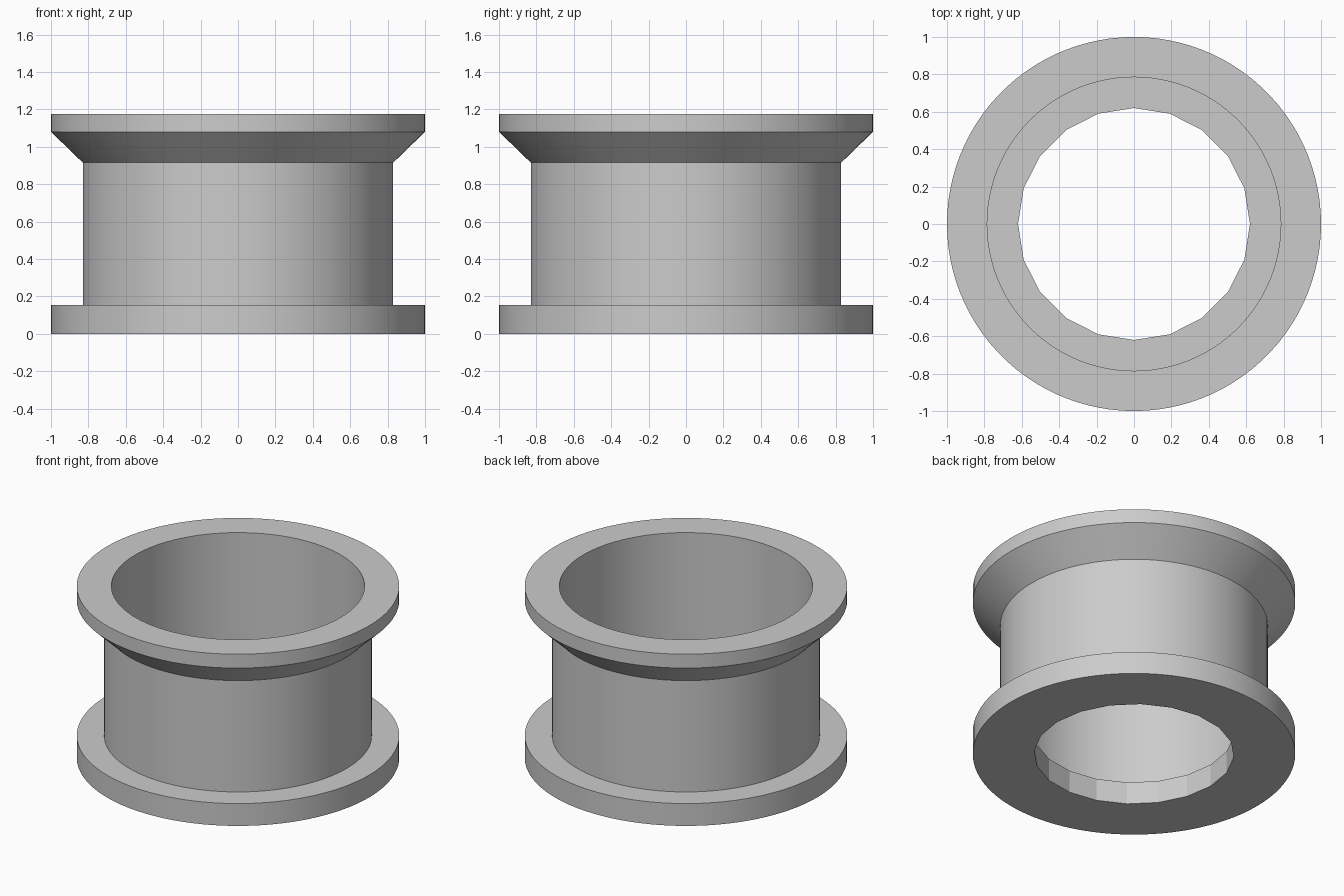
import bpy
import bmesh
from math import cos, sin, pi, radians

cube = bpy.data.objects.get("Cube")
if cube:
    bpy.data.objects.remove(cube, do_unlink=True)

SEGMENTS = 100
HOLE_SIDES = 20

# Plain grey material
grey = bpy.data.materials.new("plain_grey")
grey.use_nodes = True
colour = (0.6, 0.6, 0.6, 1)
grey.diffuse_color = colour
grey.node_tree.nodes["Principled BSDF"].inputs["Base Color"].default_value = colour


def polygon_radius(radius, angle):
    """Distance to the edge of a regular polygon with a corner on the x axis."""
    step = 2 * pi / HOLE_SIDES
    return radius * cos(step / 2) / cos(angle % step - step / 2)


def lathe(name, profile, material):
    """Turn a closed profile of (radius, height, is_polygon) about the z axis."""
    bm = bmesh.new()
    rings = []
    for radius, z, is_polygon in profile:
        ring = []
        for i in range(SEGMENTS):
            a = 2 * pi * i / SEGMENTS
            # The tiny offset keeps corner angles inside their own polygon side
            r = polygon_radius(radius, a + 1e-9) if is_polygon else radius
            ring.append(bm.verts.new((r * cos(a), r * sin(a), z)))
        rings.append(ring)
    for k, low in enumerate(rings):
        high = rings[(k + 1) % len(rings)]
        for i in range(SEGMENTS):
            j = (i + 1) % SEGMENTS
            bm.faces.new((low[i], low[j], high[j], high[i]))
    bmesh.ops.recalc_face_normals(bm, faces=bm.faces)
    mesh = bpy.data.meshes.new(name)
    bm.to_mesh(mesh)
    bm.free()
    mesh.materials.append(material)
    obj = bpy.data.objects.new(name, mesh)
    bpy.context.collection.objects.link(obj)
    return obj


# Flanged cup: base flange, barrel, flared rim, bore and floor with faceted hole
FLOOR = 0.153
cup = lathe("flanged_cup", [
    (0.62, 0, True),
    (1, 0, False),
    (1, FLOOR, False),
    (0.83, FLOOR, False),
    (0.83, 0.915, False),
    (1, 1.08, False),
    (1, 1.175, False),
    (0.785, 1.175, False),
    (0.785, FLOOR, False),
    (0.62, FLOOR, True),
], grey)

# Smooth round walls, crisp rims and hole facets
bpy.ops.object.select_all(action='DESELECT')
cup.select_set(True)
bpy.context.view_layer.objects.active = cup
bpy.ops.object.shade_smooth_by_angle(angle=radians(15))
